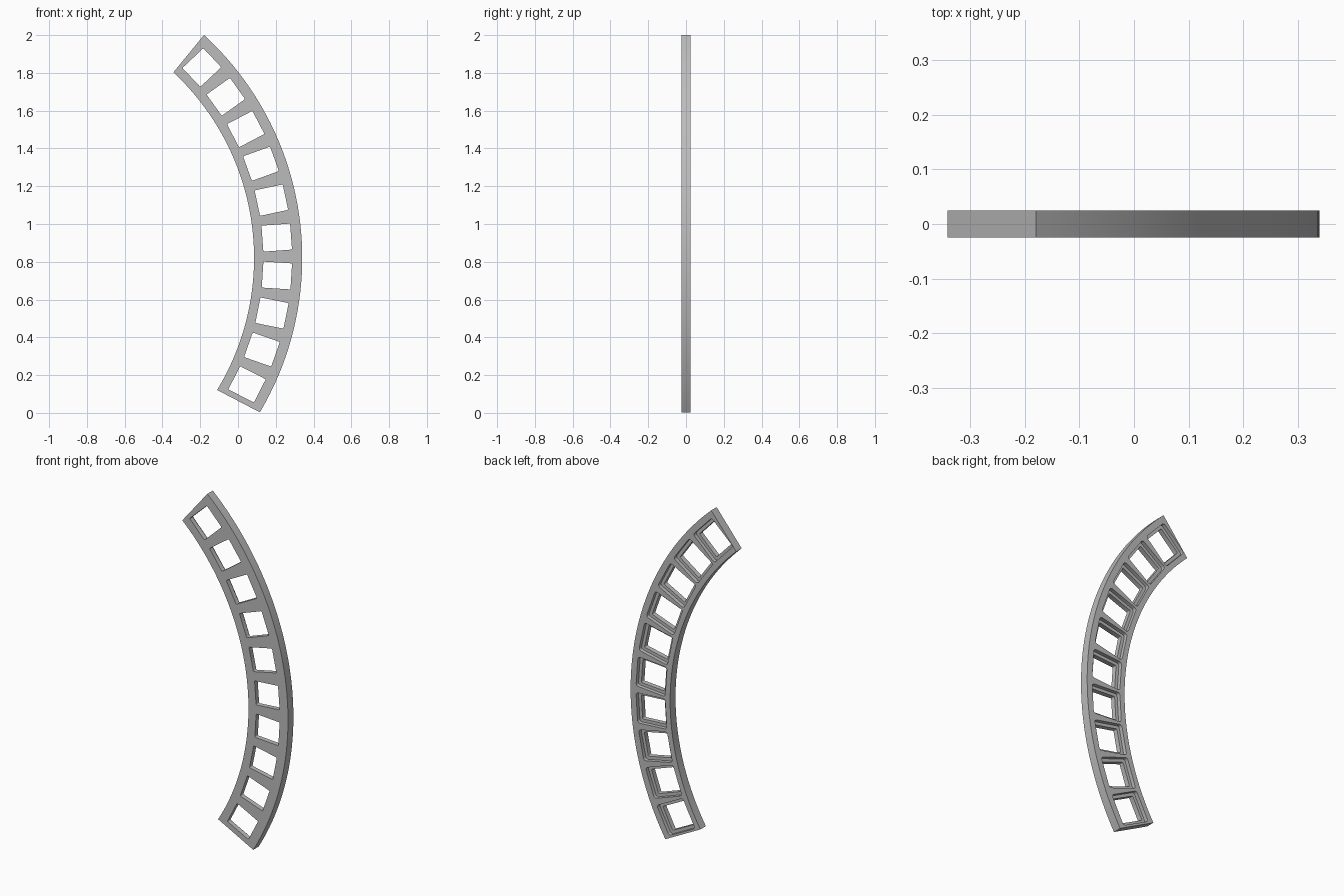
import bpy
import bmesh
from math import radians, cos, sin, pi

cube = bpy.data.objects.get("Cube")
if cube:
    bpy.data.objects.remove(cube, do_unlink=True)

# Arc layout in the XZ plane
CX, CZ = -1.26, 0.82
R_IN, R_OUT = 1.345, 1.60
R_MID = 1.469
HALF = 0.025
WINDOWS = 10
START, END = -31.0, 47.25
SKEW = 0.3
PITCH = (END - START) / WINDOWS


def polar(r, deg):
    a = radians(deg)
    return CX + r * cos(a), CZ + r * sin(a)


def prism(bm, outline, y0, y1):
    """Extrude a closed XZ outline between two depths."""
    front = [bm.verts.new((x, y0, z)) for x, z in outline]
    back = [bm.verts.new((x, y1, z)) for x, z in outline]
    bm.faces.new(front)
    bm.faces.new(back[::-1])
    n = len(outline)
    for i in range(n):
        j = (i + 1) % n
        bm.faces.new((front[j], front[i], back[i], back[j]))


def finish(bm, name):
    bmesh.ops.recalc_face_normals(bm, faces=bm.faces)
    mesh = bpy.data.meshes.new(name)
    bm.to_mesh(mesh)
    bm.free()
    obj = bpy.data.objects.new(name, mesh)
    bpy.context.collection.objects.link(obj)
    return obj


def rounded_window(deg, width, height, radius, steps=3):
    """Rounded rectangle turned to follow the arc."""
    a = radians(deg)
    px, pz = polar(R_MID, deg)
    points = []
    for k, (sx, sz) in enumerate(((1, 1), (-1, 1), (-1, -1), (1, -1))):
        for s in range(steps + 1):
            t = (k + s / steps) * pi / 2
            u = sx * (width / 2 - radius) + radius * cos(t)
            v = sz * (height / 2 - radius) + radius * sin(t)
            points.append((px + u * cos(a) - v * sin(a),
                           pz + u * sin(a) + v * cos(a)))
    return points


def window_cutter(name, width, height, radius, y0, y1):
    bm = bmesh.new()
    for i in range(WINDOWS):
        deg = START + PITCH * (i + 0.5)
        prism(bm, rounded_window(deg, width, height, radius), y0, y1)
    obj = finish(bm, name)
    obj.hide_render = True
    return obj


# Curved band
SEG = 60
outline = []
for radius, skew, order in ((R_OUT, SKEW, range(SEG + 1)),
                            (R_IN, -SKEW, range(SEG, -1, -1))):
    for i in order:
        outline.append(polar(radius, START + skew + (END - START) * i / SEG))
bm = bmesh.new()
prism(bm, outline, -HALF, HALF)
band = finish(bm, "curved_frame")

# Window openings, then wider recesses in the back
cutters = [
    window_cutter("opening_cutter", 0.152, 0.138, 0.005, -0.1, 0.1),
    window_cutter("recess_cutter", 0.188, 0.174, 0.014, 0.003, 0.1),
]
bpy.ops.object.select_all(action='DESELECT')
bpy.context.view_layer.objects.active = band
band.select_set(True)
for cutter in cutters:
    mod = band.modifiers.new(cutter.name, 'BOOLEAN')
    mod.operation = 'DIFFERENCE'
    mod.solver = 'EXACT'
    mod.object = cutter
    bpy.ops.object.modifier_apply(modifier=mod.name)
    bpy.data.objects.remove(cutter, do_unlink=True)

# Plain grey finish
grey = bpy.data.materials.new("mid_grey")
grey.use_nodes = True
colour = (0.5, 0.5, 0.5, 1.0)
grey.diffuse_color = colour
grey.node_tree.nodes["Principled BSDF"].inputs["Base Color"].default_value = colour
band.data.materials.clear()
band.data.materials.append(grey)
bpy.ops.object.shade_smooth_by_angle(angle=radians(35))
